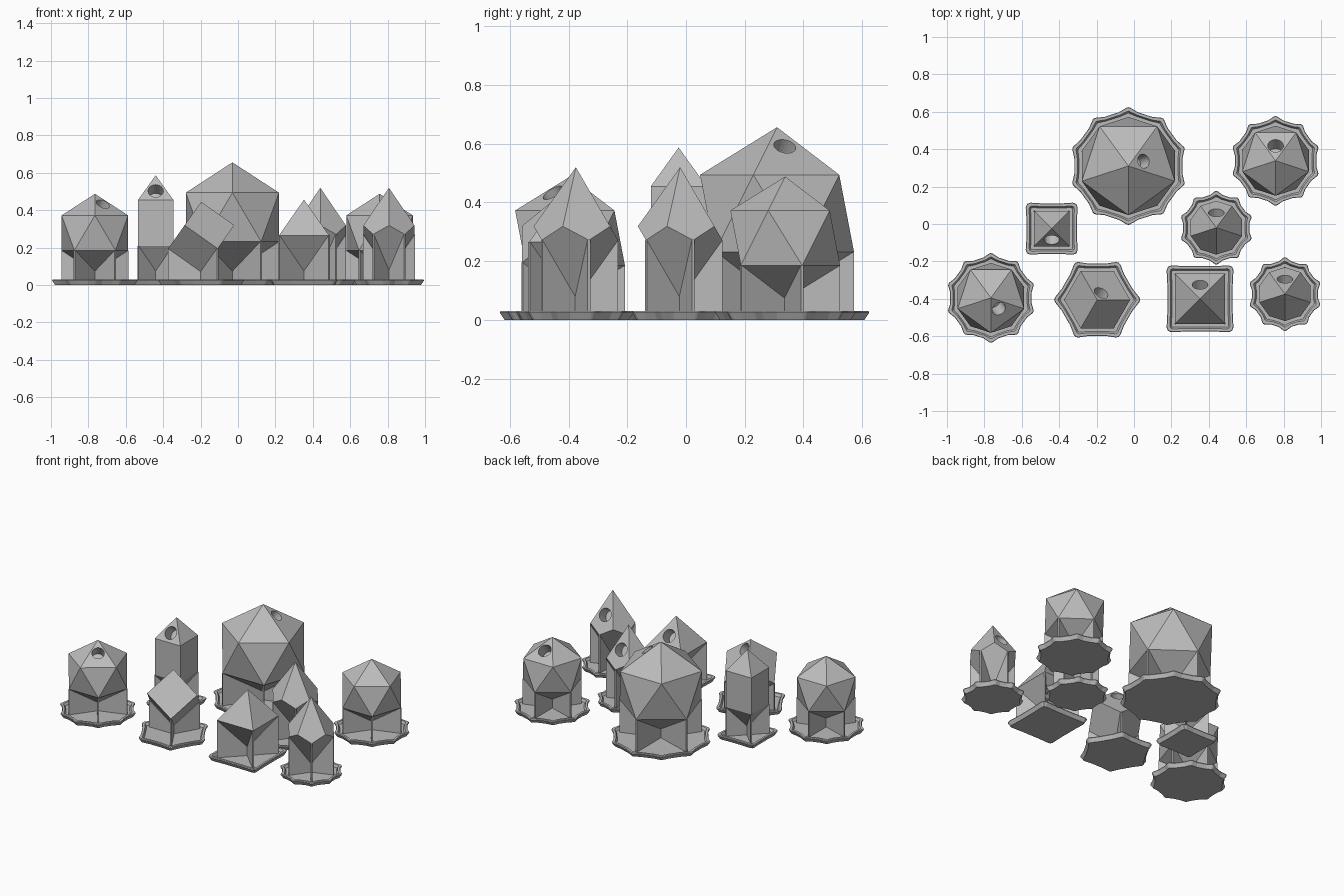
import bpy, bmesh
from math import sin, cos, radians, pi, sqrt
from mathutils import Vector, Matrix

if "Cube" in bpy.data.objects:
    bpy.data.objects.remove(bpy.data.objects["Cube"])

resin = bpy.data.materials.new("plain grey resin")
resin.use_nodes = True
GREY = (0.5, 0.5, 0.5, 1)
resin.diffuse_color = GREY
resin.node_tree.nodes["Principled BSDF"].inputs["Base Color"].default_value = GREY

BOTTOM = 0.07     # height of each solid's lowest tip
FLOOR = 0.015     # raft floor height


def add_object(name, bm, place):
    bmesh.ops.recalc_face_normals(bm, faces=bm.faces)
    mesh = bpy.data.meshes.new(name)
    bm.to_mesh(mesh)
    bm.free()
    mesh.materials.append(resin)
    obj = bpy.data.objects.new(name, mesh)
    obj.location = (place[0], place[1], 0)
    bpy.context.collection.objects.link(obj)
    return obj


def ring(n, radius, z, phase):
    return [Vector((radius * cos(radians(phase) + 2 * pi * i / n),
                    radius * sin(radians(phase) + 2 * pi * i / n), z)) for i in range(n)]


def solid(name, place, points, hole_angle, hole_dist, hole_radius):
    """Convex faceted solid with a round hole drilled square into an upper face."""
    bm = bmesh.new()
    for p in points:
        bm.verts.new(p)
    bmesh.ops.convex_hull(bm, input=bm.verts)
    bmesh.ops.dissolve_limit(bm, angle_limit=0.02, verts=bm.verts, edges=bm.edges)
    bmesh.ops.recalc_face_normals(bm, faces=bm.faces)
    bm.normal_update()
    way = Vector((cos(radians(hole_angle)), sin(radians(hole_angle)), 0))
    face = max((f for f in bm.faces if f.normal.z > 0.3), key=lambda f: f.normal.dot(way))
    normal, spot = face.normal.copy(), way * hole_dist
    spot.z = normal.dot(face.verts[0].co - spot) / normal.z
    body = add_object(name, bm, place)

    cut = bmesh.new()
    turn = normal.to_track_quat('Z', 'Y').to_matrix().to_4x4()
    bmesh.ops.create_cone(cut, cap_ends=True, segments=20, radius1=hole_radius,
                          radius2=hole_radius, depth=0.16,
                          matrix=Matrix.Translation(spot) @ turn)
    drill = add_object(name + "_drill", cut, place)
    drill.hide_render = True
    drill.hide_viewport = True
    mod = body.modifiers.new("hole", 'BOOLEAN')
    mod.operation = 'DIFFERENCE'
    mod.solver = 'EXACT'
    mod.object = drill
    bpy.context.view_layer.update()
    mesh = bpy.data.meshes.new_from_object(
        body.evaluated_get(bpy.context.evaluated_depsgraph_get()))
    body.modifiers.clear()
    body.data = mesh
    bpy.data.objects.remove(drill)


def fins(name, place, corners):
    """Thin upright webs from the raft to each lower edge of the solid."""
    bm = bmesh.new()
    for c in corners:
        out = Vector((c.x, c.y, 0))
        side = Vector((-c.y, c.x, 0)).normalized() * 0.005
        outline = [Vector((0, 0, FLOOR)), out + Vector((0, 0, FLOOR)), c,
                   Vector((0, 0, BOTTOM))]
        a = [bm.verts.new(p - side) for p in outline]
        b = [bm.verts.new(p + side) for p in outline]
        bm.faces.new(a)
        bm.faces.new(b[::-1])
        for i in range(4):
            bm.faces.new((a[i], a[i - 1], b[i - 1], b[i]))
    add_object(name, bm, place)


def raft(name, place, footprint):
    """Lipped tray around the footprint, bulging a little at each corner."""
    bm = bmesh.new()
    n = len(footprint)

    def loop(off, z):
        pts = []
        for i, p in enumerate(footprint):
            before = p - footprint[i - 1]
            after = footprint[(i + 1) % n] - p
            n1 = Vector((before.y, -before.x, 0)).normalized()
            n2 = Vector((after.y, -after.x, 0)).normalized()
            u = (n1 + n2).normalized()
            pts += [p - before * 0.25 + n1 * off * 0.8, p + (n1 + u) * off * 0.52,
                    p + u * off * 1.05, p + (n2 + u) * off * 0.52,
                    p + after * 0.25 + n2 * off * 0.8]
        return [bm.verts.new((q.x, q.y, z)) for q in pts]

    loops = [loop(off, z) for off, z in
             ((0.034, 0), (0.05, 0.025), (0.047, 0.031), (0.03, 0.031), (0.02, FLOOR))]
    bm.faces.new(loops[0][::-1])
    bm.faces.new(loops[-1])
    for lo, hi in zip(loops, loops[1:]):
        for i in range(len(lo)):
            bm.faces.new((lo[i - 1], lo[i], hi[i], hi[i - 1]))
    add_object(name, bm, place)


def piece(name, place, upper, lower, top, hole):
    """One solid with its fins and raft; equal rings mean a single girdle."""
    tips = [Vector((0, 0, top)), Vector((0, 0, BOTTOM))]
    solid(name, place, upper + lower + tips, *hole)
    fins(name + "_support_fins", place, lower)
    flat = {}
    for p in upper + lower:
        flat[(round(p.x, 4), round(p.y, 4))] = Vector((p.x, p.y, 0))
    outline = sorted(flat.values(), key=lambda p: Vector((1, 0)).angle_signed(p.xy))
    outline.reverse()
    raft(name + "_raft", place, outline)


# Twenty-sided solids standing on a tip
for name, place, size, hole in (
        ("large_twenty_sided", (-0.03, 0.31), 0.293, (18, 0.085, 0.038)),
        ("left_twenty_sided", (-0.765, -0.395), 0.209, (-54, 0.072, 0.038)),
        ("right_twenty_sided", (0.757, 0.338), 0.209, (90, 0.08, 0.042))):
    mid, h, r = BOTTOM + size, size / sqrt(5), 2 * size / sqrt(5)
    piece(name, place, ring(5, r, mid + h, -90), ring(5, r, mid - h, 90),
          BOTTOM + 2 * size, hole)

# Ten-sided solids with kite faces
for name, place in (("back_ten_sided", (0.44, -0.02)), ("front_ten_sided", (0.807, -0.375))):
    half = 0.225
    mid, h = BOTTOM + half, half * (1 - cos(pi / 5)) / (1 + cos(pi / 5))
    piece(name, place, ring(5, 0.144, mid + h, -90), ring(5, 0.144, mid - h, 90),
          BOTTOM + 2 * half, (90, 0.08, 0.042))

# Cube balanced on one corner
piece("tilted_cube", (-0.197, -0.405), ring(3, 0.177, BOTTOM + 0.25, 0),
      ring(3, 0.177, BOTTOM + 0.125, 60), BOTTOM + 0.375, (60, 0.042, 0.04))

# Eight-sided solid
girdle = ring(4, 0.19, 0.265, 45)
piece("eight_sided", (0.353, -0.4), girdle, girdle, 0.457, (90, 0.075, 0.042))

# Tall square crystal
piece("square_crystal", (-0.44, -0.025), ring(4, 0.134, 0.455, 45),
      ring(4, 0.134, 0.21, 45), 0.587, (-90, 0.06, 0.041))
